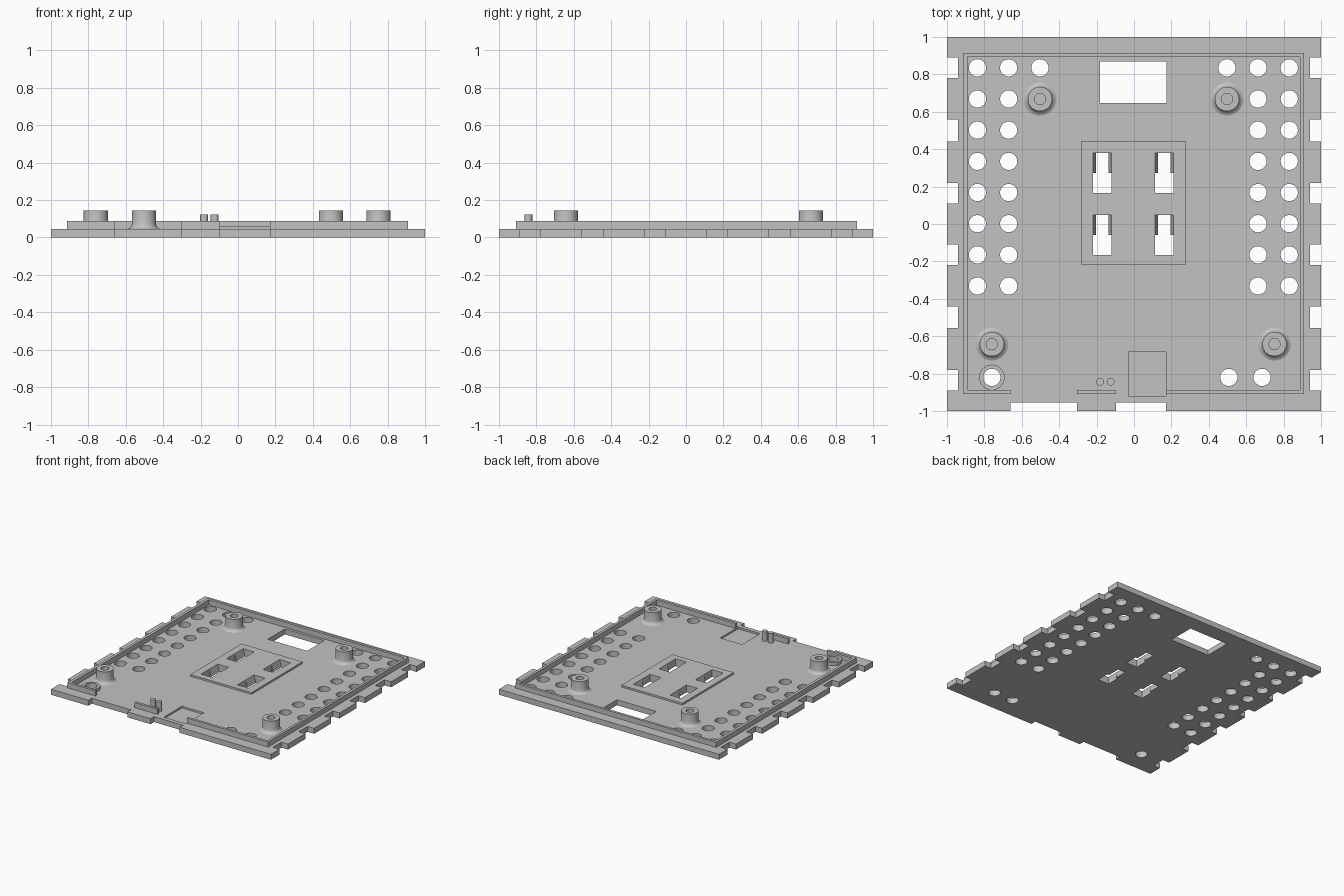
import bpy, bmesh, math

cube = bpy.data.objects.get("Cube")
if cube:
    bpy.data.objects.remove(cube, do_unlink=True)

TOP, RIM_TOP, PAD_TOP = 0.045, 0.087, 0.06

grey = bpy.data.materials.new("plain grey")
grey.use_nodes = True
COLOUR = (0.54, 0.54, 0.54, 1)
grey.diffuse_color = COLOUR
grey.node_tree.nodes["Principled BSDF"].inputs["Base Color"].default_value = COLOUR


def finish(name, bm):
    bmesh.ops.recalc_face_normals(bm, faces=bm.faces)
    mesh = bpy.data.meshes.new(name)
    bm.to_mesh(mesh)
    bm.free()
    mesh.materials.append(grey)
    obj = bpy.data.objects.new(name, mesh)
    bpy.context.collection.objects.link(obj)
    return obj


def loft(bm, bottom, top, z0, z1):
    """Closed prism between two outlines with equal point counts."""
    a = [bm.verts.new((x, y, z0)) for x, y in bottom]
    b = [bm.verts.new((x, y, z1)) for x, y in top]
    bm.faces.new(a[::-1])
    bm.faces.new(b)
    n = len(a)
    for i in range(n):
        j = (i + 1) % n
        bm.faces.new((a[i], a[j], b[j], b[i]))


def rect(x0, x1, y0, y1):
    return [(x0, y0), (x1, y0), (x1, y1), (x0, y1)]


def circle(x, y, r, n=32):
    return [(x + r * math.cos(2 * math.pi * i / n),
             y + r * math.sin(2 * math.pi * i / n)) for i in range(n)]


def prism(bm, pts, z0, z1):
    loft(bm, pts, pts, z0, z1)


def lathe(name, profile, x, y, closed=False, n=32):
    """Spin a radius/height profile about a vertical axis at x, y."""
    bm = bmesh.new()
    vs = [bm.verts.new((r, 0, z)) for r, z in profile]
    es = [bm.edges.new(p) for p in zip(vs, vs[1:])]
    if closed:
        es.append(bm.edges.new((vs[-1], vs[0])))
    bmesh.ops.spin(bm, geom=vs + es, cent=(0, 0, 0), axis=(0, 0, 1),
                   angle=2 * math.pi, steps=n)
    bmesh.ops.remove_doubles(bm, verts=bm.verts, dist=1e-5)
    bmesh.ops.translate(bm, verts=bm.verts, vec=(x, y, 0))
    return finish(name, bm)


def cut(obj, cutters):
    bpy.context.view_layer.objects.active = obj
    for c in cutters:
        mod = obj.modifiers.new("cut", 'BOOLEAN')
        mod.operation, mod.solver, mod.object = 'DIFFERENCE', 'EXACT', c
        bpy.ops.object.modifier_apply(modifier=mod.name)


parts = []

# Base plate outline with notched sides and front
notches = [(-0.89, -0.78), (-0.555, -0.44), (-0.22, -0.11),
           (0.11, 0.22), (0.44, 0.56), (0.78, 0.89)]
outline = [(-1, -1)]
for x0, x1 in ((-0.66, -0.305), (-0.095, 0.17)):
    outline += [(x0, -1), (x0, -0.955), (x1, -0.955), (x1, -1)]
outline.append((1, -1))
for y0, y1 in notches:
    outline += [(1, y0), (0.94, y0), (0.94, y1), (1, y1)]
outline += [(1, 1), (-1, 1)]
for y0, y1 in reversed(notches):
    outline += [(-1, y1), (-0.94, y1), (-0.94, y0), (-1, y0)]
bm = bmesh.new()
prism(bm, outline, 0, TOP)
plate = finish("base_plate", bm)
parts.append(plate)

# Raised centre pad
bm = bmesh.new()
prism(bm, rect(-0.28, 0.275, -0.218, 0.445), TOP, PAD_TOP)
pad = finish("centre_pad", bm)
parts.append(pad)

# Vent holes, rear window and shallow front recess
bm = bmesh.new()
spots = [(x, 0.835 - i / 6) for x in (-0.837, -0.67, 0.663, 0.83) for i in range(8)]
spots += [(-0.503, 0.835), (0.497, 0.835), (0.507, -0.82), (0.685, -0.82), (-0.76, -0.82)]
for x, y in spots:
    prism(bm, circle(x, y, 0.046), -0.05, 0.2)
prism(bm, rect(-0.183, 0.175, 0.648, 0.87), -0.05, 0.2)
prism(bm, rect(-0.03, 0.17, -0.92, -0.685), 0.03, 0.2)
openings = finish("opening_cutter", bm)

# Mounting slots: straight at the front, narrowing downward at the back
wide, taper = bmesh.new(), bmesh.new()
for x in (-0.17, 0.162):
    for y in (0.165, -0.167):
        prism(wide, rect(x - 0.05, x + 0.05, y, y + 0.108), -0.05, 0.2)
        loft(taper, rect(x - 0.033, x + 0.033, y + 0.1, y + 0.215),
             rect(x - 0.05, x + 0.05, y + 0.1, y + 0.215), -0.001, PAD_TOP + 0.001)
slots = [finish("slot_cutter", wide), finish("slot_taper_cutter", taper)]

cut(plate, [openings] + slots)
cut(pad, slots)
for c in [openings] + slots:
    bpy.data.objects.remove(c, do_unlink=True)

# Raised rim, open at two places along the front
bm = bmesh.new()
prism(bm, [(-0.66, -0.908), (-0.66, -0.887), (-0.89, -0.887), (-0.89, 0.892),
           (0.888, 0.892), (0.888, -0.887), (0.17, -0.887), (0.17, -0.908),
           (0.909, -0.908), (0.909, 0.913), (-0.913, 0.913), (-0.913, -0.908)],
      TOP, RIM_TOP)
prism(bm, rect(-0.305, -0.095, -0.908, -0.887), TOP, RIM_TOP)
parts.append(finish("rim", bm))

# Screw posts with flared feet and blind holes
post = [(0, 0.05), (0.03, 0.05), (0.03, 0.145), (0.065, 0.145), (0.065, 0.07),
        (0.068, 0.06), (0.075, 0.051), (0.088, TOP)]
for name, x, y in (("back_right", -0.503, 0.668), ("back_left", 0.497, 0.668),
                   ("front_right", -0.76, -0.642), ("front_left", 0.751, -0.642)):
    parts.append(lathe("screw_post_" + name, post, x, y))

# Collar around the front corner hole
parts.append(lathe("hole_collar", [(0.046, TOP), (0.068, TOP), (0.068, 0.07), (0.046, 0.07)],
                   -0.76, -0.82, closed=True))

# Two small pegs
for name, x in (("right", -0.181), ("left", -0.125)):
    bm = bmesh.new()
    prism(bm, circle(x, -0.843, 0.021, 20), TOP, 0.123)
    parts.append(finish("peg_" + name, bm))

# Smooth the round walls, keep edges sharp
bpy.ops.object.select_all(action='DESELECT')
for p in parts:
    p.select_set(True)
bpy.context.view_layer.objects.active = plate
bpy.ops.object.shade_smooth_by_angle(angle=math.radians(30))
